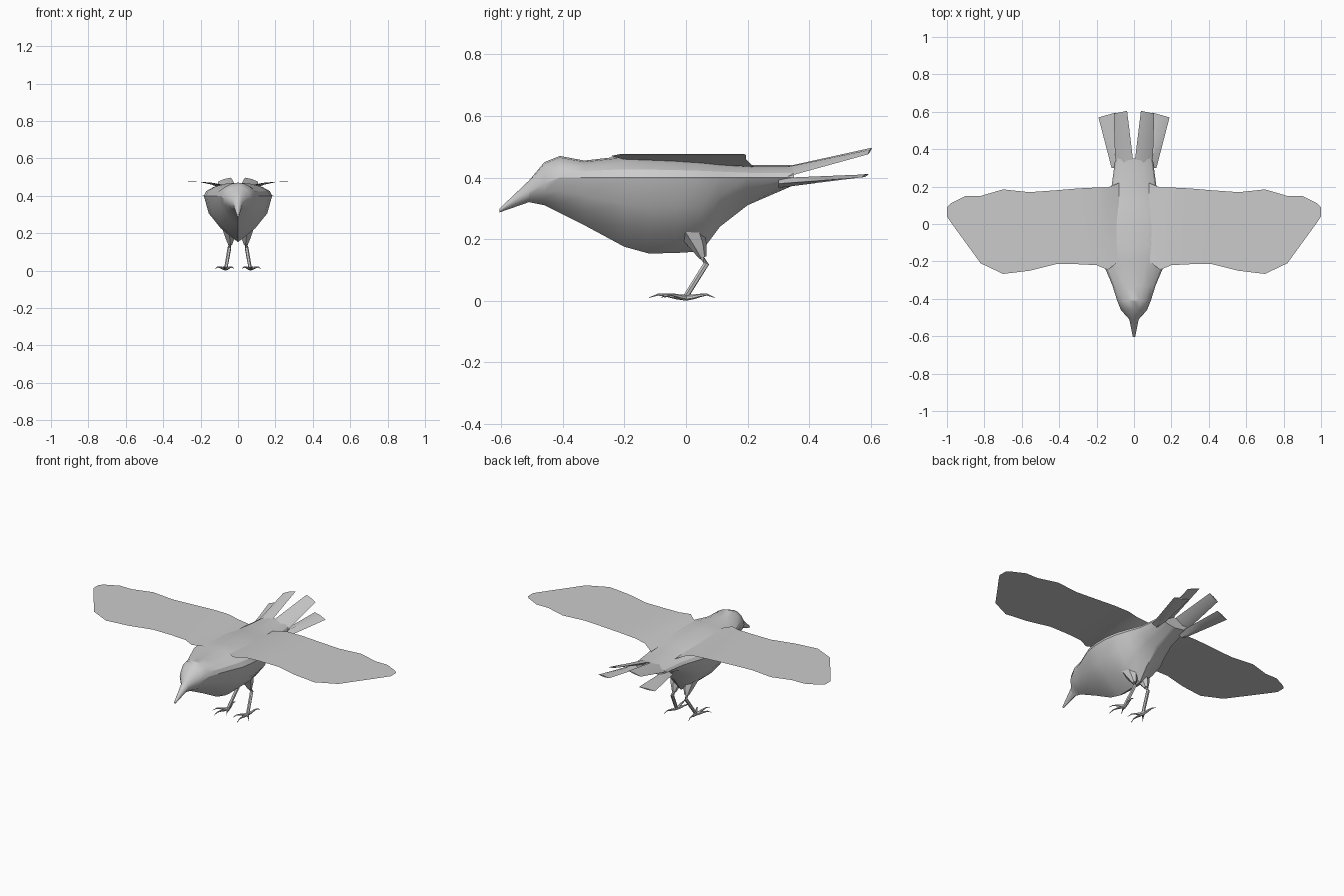
import bpy
import math
from mathutils import Vector

cube = bpy.data.objects.get("Cube")
if cube:
    bpy.data.objects.remove(cube)

grey = (.6, .6, .6, 1)
plumage = bpy.data.materials.new("plumage_grey")
plumage.use_nodes = True
plumage.diffuse_color = grey
plumage.node_tree.nodes["Principled BSDF"].inputs["Base Color"].default_value = grey


def loft(name, rings, closed=True, mirror=True):
    """Skin a list of equal-length rings; closed rings get end caps."""
    size = len(rings[0])
    verts = [vert for ring in rings for vert in ring]
    faces = []
    for row in range(len(rings) - 1):
        start, following = row * size, (row + 1) * size
        for this in range(size if closed else size - 1):
            after = (this + 1) % size
            faces.append((start + this, start + after, following + after, following + this))
    if closed:
        faces.append(tuple(reversed(range(size))))
        faces.append(tuple(range(len(verts) - size, len(verts))))
    mesh = bpy.data.meshes.new(name)
    mesh.from_pydata(verts, [], faces)
    mesh.materials.append(plumage)
    part = bpy.data.objects.new(name, mesh)
    bpy.context.collection.objects.link(part)
    bpy.ops.object.select_all(action="DESELECT")
    part.select_set(True)
    bpy.context.view_layer.objects.active = part
    if closed:
        bpy.ops.object.mode_set(mode="EDIT")
        bpy.ops.mesh.select_all(action="SELECT")
        bpy.ops.mesh.normals_make_consistent(inside=False)
        bpy.ops.object.mode_set(mode="OBJECT")
    bpy.ops.object.shade_smooth_by_angle(angle=math.radians(30))
    if mirror:
        part.modifiers.new("mirror", "MIRROR").use_mirror_merge = False
    return part


def circle(sides):
    """Cosine and sine of evenly spaced angles."""
    angles = [math.tau * step / sides for step in range(sides)]
    return [(math.cos(angle), math.sin(angle)) for angle in angles]


def tube(name, path, thick, thin):
    """Limb along a path of points, tapering evenly."""
    points = [Vector(point) for point in path]
    last = len(points) - 1
    rings = []
    for index, point in enumerate(points):
        way = points[min(index + 1, last)] - points[max(index - 1, 0)]
        turn = way.to_track_quat("Z", "X")
        radius = thick + (thin - thick) * index / last
        rings.append([point + turn @ Vector((radius * across, radius * up, 0))
                      for across, up in circle(6)])
    return loft(name, rings)


def feather(name, root_inner, root_outer, tip_inner, tip_outer):
    """Flat diamond blade between two edges, thinning to the tip."""
    rings = []
    for along in (0, .5, 1):
        inner = Vector(root_inner).lerp(Vector(tip_inner), along)
        outer = Vector(root_outer).lerp(Vector(tip_outer), along)
        middle = (inner + outer) / 2
        ridge = Vector((0, 0, .016 - .012 * along))
        rings.append([inner, middle + ridge, outer, middle - ridge])
    return loft(name, rings)


def body_ring(y, top, bottom, width):
    """Round back above the widest line, narrowing keel below it."""
    widest = .4 if y > -.45 else (top + bottom) / 2
    ring = []
    for across, up in circle(16):
        if up > 0:
            ring.append((width * across, y, widest + up * (top - widest)))
        else:
            ring.append((width * across * abs(across), y, widest + up * (widest - bottom)))
    return ring


def wing_row(x, rear, front, steps=4):
    """One chord of the wing, sinking into the back near the root."""
    row = []
    for step in range(steps + 1):
        y = front + (rear - front) * step / steps
        sink = max(0, .25 - x) ** 2 * (1 + 2 * y)
        row.append((x, y, .476 - sink))
    return row


# Beak, head and body: y, top, bottom, half width
body_stations = [
    (-.605, .3, .287, .006),
    (-.51, .39, .32, .025),
    (-.46, .45, .31, .07),
    (-.41, .47, .285, .09),
    (-.33, .455, .245, .115),
    (-.2, .47, .175, .17),
    (-.12, .467, .153, .183),
    (-.03, .463, .155, .183),
    (.05, .457, .16, .17),
    (.11, .45, .24, .15),
    (.2, .44, .31, .12),
    (.35, .44, .375, .1),
]
loft("body", [body_ring(*station) for station in body_stations], mirror=False)

# Wings: x, rear edge, front edge
wing_stations = [
    (.08, .22, -.2),
    (.14, .195, -.245),
    (.2, .195, -.22),
    (.3, .19, -.215),
    (.42, .18, -.215),
    (.56, .17, -.25),
    (.7, .185, -.267),
    (.82, .15, -.21),
    (.9, .15, -.1),
    (.98, .11, .01),
    (1, .09, .04),
]
loft("wing", [wing_row(*station) for station in wing_stations], closed=False)

# Tail feathers
feather("upper_tail_feather", (0, .3, .43), (.1, .3, .395), (.037, .605, .497), (.108, .59, .475))
feather("lower_tail_feather", (.06, .3, .385), (.12, .3, .38), (.1, .595, .412), (.19, .57, .4))

# Legs
tube("thigh", [(.045, .01, .24), (.042, .04, .18), (.042, .055, .14)], .045, .012)
tube("leg", [(.042, .045, .15), (.046, .066, .12), (.065, 0, .014)], .011, .009)

# Toes, each arching from the ankle to a pointed claw
ankle = Vector((.065, 0, .01))
toe_tips = {"inner_toe": (.022, -.08), "middle_toe": (.078, -.12),
            "outer_toe": (.122, -.07), "hind_toe": (.082, .092)}
for toe, (tip_x, tip_y) in toe_tips.items():
    tip = Vector((tip_x, tip_y, ankle.z))
    path = []
    for step in range(5):
        along = step / 4
        arch = Vector((0, 0, .01 * math.sin(math.pi * along ** 2)))
        path.append(ankle.lerp(tip, along) + arch)
    tube(toe, path, .01, .001)
